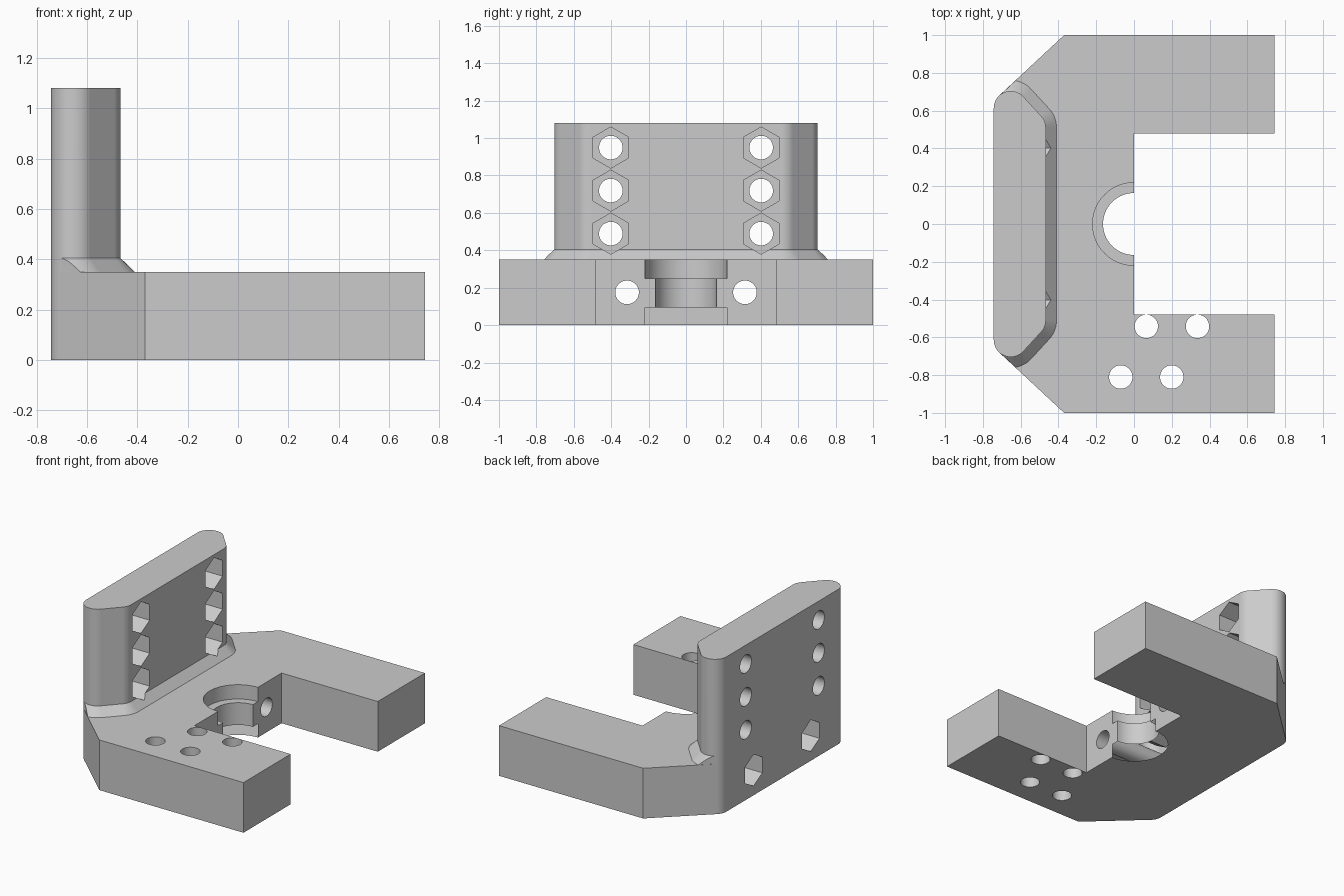
import bpy, bmesh, math

cube = bpy.data.objects.get("Cube")
if cube:
    bpy.data.objects.remove(cube, do_unlink=True)

# Main dimensions
BACK, ARM_END, BASE_H, TOP = -0.7425, 0.7425, 0.35, 1.08
ROUND = 0.09                        # plate corner radius
CORNER_A = (BACK + ROUND, 0.614)    # rear corner centre
CORNER_B = (-0.557, 0.51)           # front corner centre
CHAMFER = 132.8                     # direction the base chamfer faces, degrees
SLANT = 43.3                        # direction the plate's slanted end faces

grey = bpy.data.materials.new("light_grey")
grey.use_nodes = True
colour = (0.6, 0.6, 0.6, 1)
grey.diffuse_color = colour
grey.node_tree.nodes["Principled BSDF"].inputs["Base Color"].default_value = colour


def loft(name, rings):
    """Closed solid through rings of equal point count."""
    bm = bmesh.new()
    loops = [[bm.verts.new(p) for p in ring] for ring in rings]
    for low, high in zip(loops, loops[1:]):
        for i in range(len(low)):
            j = (i + 1) % len(low)
            bm.faces.new((low[i], low[j], high[j], high[i]))
    bm.faces.new(loops[0])
    bm.faces.new(loops[-1])
    bmesh.ops.recalc_face_normals(bm, faces=bm.faces)
    mesh = bpy.data.meshes.new(name)
    bm.to_mesh(mesh)
    bm.free()
    mesh.materials.append(grey)
    ob = bpy.data.objects.new(name, mesh)
    bpy.context.collection.objects.link(ob)
    return ob


def level(outline, z):
    return [(x, y, z) for x, y in outline]


def arc(centre, r, start, end, steps):
    angles = [math.radians(start + (end - start) * i / steps) for i in range(steps + 1)]
    return [(centre[0] + r * math.cos(a), centre[1] + r * math.sin(a)) for a in angles]


def mirrored(half):
    """Complete an outline symmetric about y = 0."""
    return half + [(x, -y) for x, y in reversed(half)]


def footprint(r, edge, inner):
    return mirrored(arc(CORNER_A, r, 180, CHAMFER, 8) + [(-0.37, edge)] + inner)


def plate_outline(r):
    return mirrored(arc(CORNER_A, r, 180, CHAMFER, 8)
                    + arc(CORNER_A, r, CHAMFER, SLANT, 16)[1:]
                    + arc(CORNER_B, r, SLANT, 0, 8))


def cylinder(name, axis, centre, r, start, end, sides=48):
    """Prism along x or z; centre is the position across that axis."""
    def ring(t):
        pts = arc(centre, r, 90, 450 - 360 / sides, sides - 1)
        return [(t, u, v) if axis == "x" else (u, v, t) for u, v in pts]
    return loft(name, [ring(start), ring(end)])


def combine(target, tool, operation):
    mod = target.modifiers.new(operation.lower(), "BOOLEAN")
    mod.operation, mod.solver, mod.object = operation, "EXACT", tool
    bpy.context.view_layer.objects.active = target
    bpy.ops.object.modifier_apply(modifier=mod.name)
    bpy.data.objects.remove(tool, do_unlink=True)


# Forked base with chamfered rear corners
fork = footprint(ROUND, 1, [(ARM_END, 1), (ARM_END, 0.48), (0, 0.48)])
bracket = loft("mounting_bracket", [level(fork, 0), level(fork, BASE_H)])

# Sloping fillet at the plate foot, trimmed to the base outline
flare = loft("plate_foot", [level(plate_outline(0.147), 0.3),
                            level(plate_outline(0.147), BASE_H),
                            level(plate_outline(0.08), 0.415)])
limit = footprint(ROUND - 0.001, 0.9986, [(0, 0.9986)])
combine(flare, loft("foot_limit", [level(limit, 0.1), level(limit, 0.6)]), "INTERSECT")

# Upright plate
plate = plate_outline(ROUND)
combine(bracket, loft("upright_plate", [level(plate, 0.2), level(plate, TOP)]), "UNION")
combine(bracket, flare, "UNION")

# Stepped round seat in the middle of the fork
cutters = [cylinder("seat_bore", "z", (0, 0), 0.164, -0.1, 0.45, 96),
           cylinder("seat_lower", "z", (0, 0), 0.219, -0.1, 0.095, 96),
           cylinder("seat_upper", "z", (0, 0), 0.219, 0.25, 0.45, 96)]

# Vertical holes through one arm
for spot in ((0.065, -0.542), (0.336, -0.542), (-0.07, -0.81), (0.2, -0.81)):
    cutters.append(cylinder("arm_hole", "z", spot, 0.062, -0.1, 0.45))

for side in (-1, 1):
    # Plate bolt holes with hexagonal pockets on the inner face
    for z in (0.489, 0.719, 0.949):
        spot = (side * 0.402, z)
        cutters.append(cylinder("plate_hole", "x", spot, 0.063, -0.9, -0.3))
        cutters.append(cylinder("plate_pocket", "x", spot, 0.11, -0.61, -0.3, 6))
    # Base bolt holes with hexagonal pockets on the back
    spot = (side * 0.315, BASE_H / 2)
    cutters.append(cylinder("base_hole", "x", spot, 0.063, -0.9, 0.1))
    cutters.append(cylinder("base_pocket", "x", spot, 0.11, -0.9, BACK + 0.14, 6))

for cutter in cutters:
    combine(bracket, cutter, "DIFFERENCE")

# Smooth rounds, crisp edges
bpy.ops.object.select_all(action="DESELECT")
bracket.select_set(True)
bpy.context.view_layer.objects.active = bracket
bpy.ops.object.shade_smooth_by_angle(angle=math.radians(25))
weighted = bracket.modifiers.new("weighted_normals", "WEIGHTED_NORMAL")
weighted.keep_sharp = True
